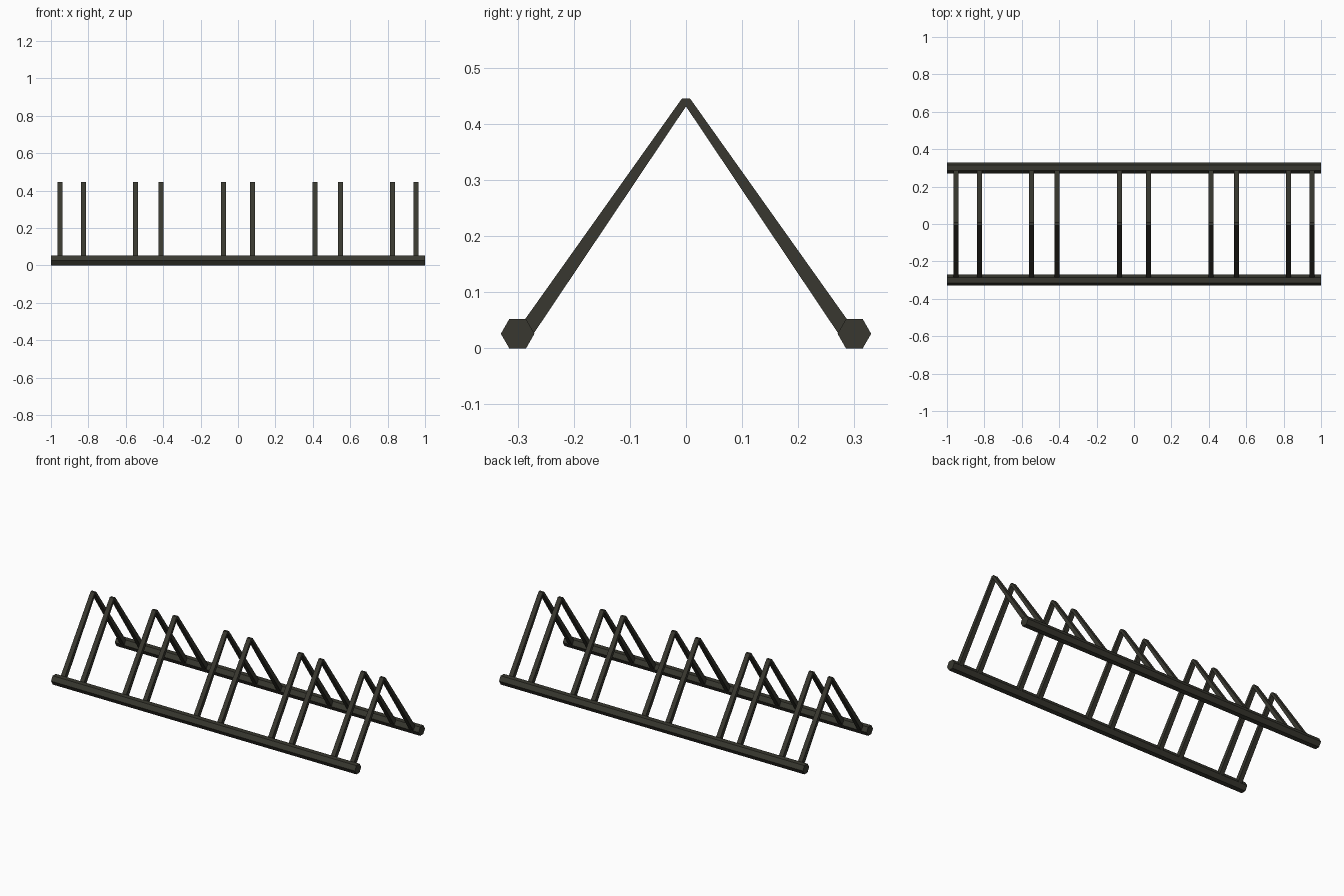
import bpy, bmesh, math

if "Cube" in bpy.data.objects:
    bpy.data.objects.remove(bpy.data.objects["Cube"])

mat = bpy.data.materials.new("dark olive grey metal")
mat.diffuse_color = (0.04, 0.039, 0.029, 1)
mat.use_nodes = True
mat.node_tree.nodes["Principled BSDF"].inputs["Base Color"].default_value = mat.diffuse_color


def extrude_profile(name, profile, x0, x1):
    """Closed yz profile extruded along x, flat shaded."""
    bm = bmesh.new()
    face = bm.faces.new([bm.verts.new((x0, y, z)) for y, z in profile])
    ext = bmesh.ops.extrude_face_region(bm, geom=[face], use_keep_orig=True)
    verts = [v for v in ext["geom"] if isinstance(v, bmesh.types.BMVert)]
    bmesh.ops.translate(bm, verts=verts, vec=(x1 - x0, 0, 0))
    bmesh.ops.recalc_face_normals(bm, faces=bm.faces)
    mesh = bpy.data.meshes.new(name)
    bm.to_mesh(mesh)
    bm.free()
    mesh.materials.append(mat)
    obj = bpy.data.objects.new(name, mesh)
    bpy.context.collection.objects.link(obj)
    return obj


# Two hexagonal ground rails
R = 0.03
RZ = R * math.sin(math.pi / 3)
for side, label in ((-1, "front"), (1, "back")):
    hexagon = [(side * 0.3 + R * math.cos(k * math.pi / 3),
                RZ + R * math.sin(k * math.pi / 3)) for k in range(6)]
    extrude_profile(label + "_rail", hexagon, -1, 1)

# Pairs of tapered inverted-V wheel hoops, mirrored about x = 0
outer = [(0.007, 0.4455), (0.286, 0.053), (0.288, 0.045)]
inner = [(0.275, 0.021)]
right = outer + inner
hoop = right + [(0, 0.431)] + [(-y, z) for y, z in reversed(right)]
W = 0.0135
for i, x in enumerate((0.078, 0.412, 0.548, 0.826, 0.952)):
    for s in (-1, 1):
        extrude_profile(f"hoop_{i}_{'left' if s < 0 else 'right'}", hoop,
                        s * x - W, s * x + W)
